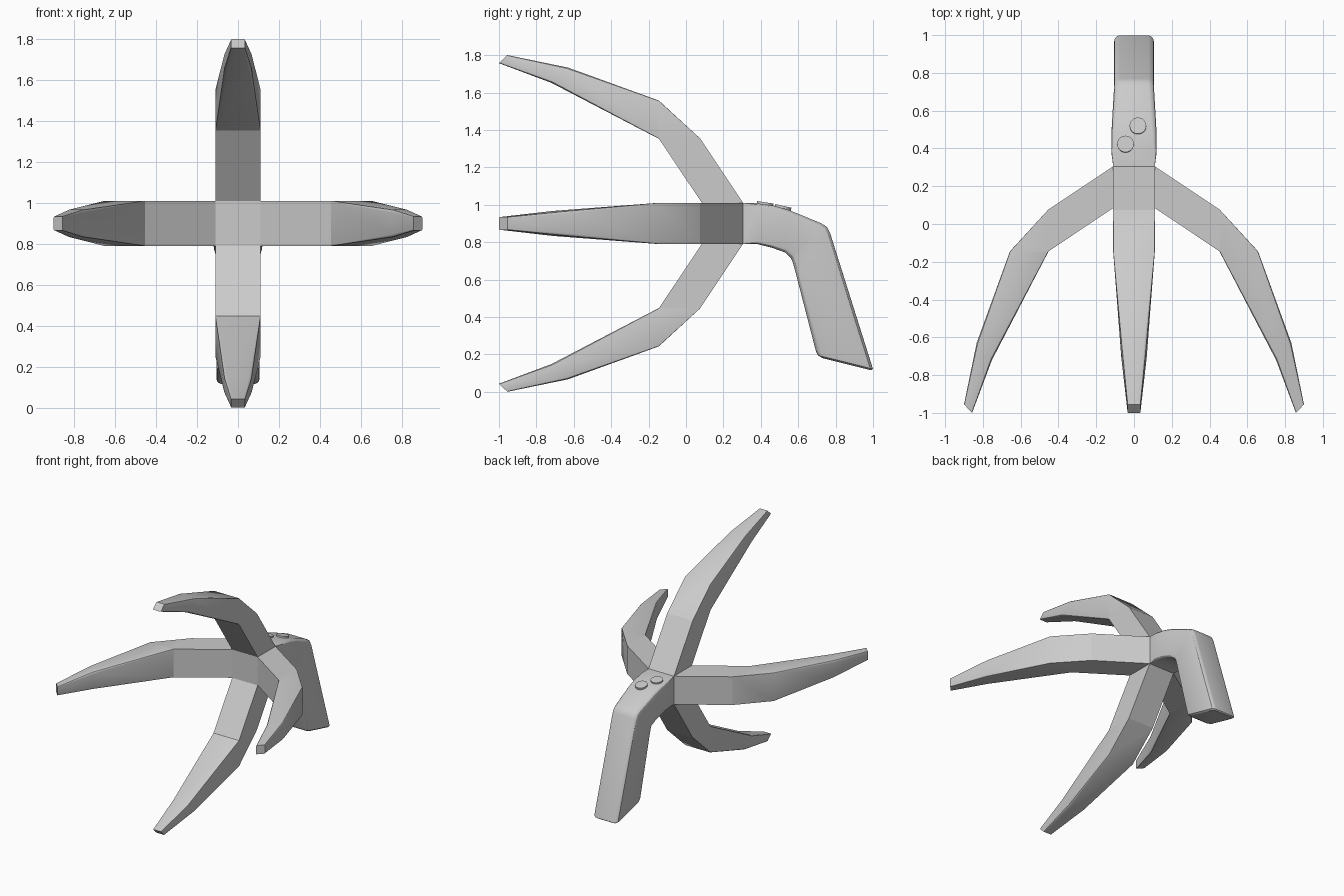
import bpy, bmesh, math
from mathutils import Vector, Matrix

if "Cube" in bpy.data.objects:
    bpy.data.objects.remove(bpy.data.objects["Cube"])

grey = bpy.data.materials.new("plain grey")
grey.diffuse_color = (0.6, 0.6, 0.6, 1)
grey.use_nodes = True
grey.node_tree.nodes["Principled BSDF"].inputs["Base Color"].default_value = grey.diffuse_color
CZ = 0.9  # height of the hub


def finish(name, bm, angle=30):
    bmesh.ops.remove_doubles(bm, verts=bm.verts, dist=0.0004)
    bmesh.ops.recalc_face_normals(bm, faces=bm.faces)
    me = bpy.data.meshes.new(name)
    bm.to_mesh(me)
    bm.free()
    ob = bpy.data.objects.new(name, me)
    bpy.context.collection.objects.link(ob)
    me.materials.append(grey)
    bpy.ops.object.select_all(action='DESELECT')
    ob.select_set(True)
    bpy.context.view_layer.objects.active = ob
    bpy.ops.object.shade_smooth_by_angle(angle=math.radians(angle))
    return ob


def loft(name, stations, matrix=Matrix(), segs=3, cap_start=True):
    """Rounded box sections: (outer y, z), (inner y, z), half width, corner radius."""
    bm = bmesh.new()
    rings = []
    for (ya, za), (yb, zb), hw, r in stations:
        a, b = Vector((0, ya, za)), Vector((0, yb, zb))
        mid, h = (a + b) / 2, (a - b).length / 2
        up = (a - b).normalized()
        ring = []
        for q, (sx, su) in enumerate([(1, 1), (-1, 1), (-1, -1), (1, -1)]):
            for i in range(segs + 1):
                t = math.pi / 2 * (q + i / segs)
                x = sx * (hw - r) + r * math.cos(t)
                u = su * (h - r) + r * math.sin(t)
                ring.append(bm.verts.new(matrix @ (mid + up * u + Vector((x, 0, 0)))))
        rings.append(ring)
    n = len(rings[0])
    for p, q in zip(rings, rings[1:]):
        for i in range(n):
            j = (i + 1) % n
            bm.faces.new((p[i], p[j], q[j], q[i]))
    if cap_start:
        bm.faces.new(rings[0])
    bm.faces.new(rings[-1])
    return finish(name, bm)


# Hub block joining claws and handle
bm = bmesh.new()
bmesh.ops.create_cube(bm, size=1, matrix=Matrix.Translation((0, 0.195, CZ))
                      @ Matrix.Diagonal((0.22, 0.22, 0.22, 1)))
finish("hub", bm)

# Four curved claws: straight square arm, then a tapering tip
arm = [((0.305, 0.11), (0.085, 0.11), 0.11, 0),
       ((0.075, 0.455), (-0.145, 0.453), 0.11, 0)]
# wedge-shaped knuckle, then the taper
tip = [((0.075, 0.455), (-0.145, 0.453), 0.11, 0),
       ((-0.145, 0.657), (-0.15, 0.455), 0.11, 0.004),
       ((-0.63, 0.833), (-0.72, 0.752), 0.067, 0.014),
       ((-0.955, 0.9), (-1.0, 0.857), 0.034, 0.005)]
for i, side in enumerate(["top", "right", "bottom", "left"]):
    m = Matrix.Translation((0, 0, CZ)) @ Matrix.Rotation(i * math.pi / 2, 4, 'Y')
    loft(side + "_claw_arm", arm, m)
    loft(side + "_claw_tip", tip, m)

# Bent grip handle
loft("handle", [
    ((0.305, 1.01), (0.305, 0.79), 0.11, 0),
    ((0.38, 1.008), (0.38, 0.79), 0.12, 0.015),
    ((0.47, 0.995), (0.46, 0.77), 0.12, 0.022),
    ((0.55, 0.972), (0.53, 0.745), 0.116, 0.026),
    ((0.72, 0.902), (0.56, 0.715), 0.107, 0.03),
    ((0.752, 0.883), (0.57, 0.695), 0.106, 0.03),
    ((0.77, 0.85), (0.58, 0.66), 0.106, 0.03),
    ((0.994, 0.14), (0.695, 0.215), 0.106, 0.03),
    ((0.999, 0.122), (0.705, 0.195), 0.103, 0.03),
    ((0.99, 0.115), (0.73, 0.18), 0.092, 0.022)])

# Two round buttons on the sloped top of the handle
for name, x, y, z, tilt in [("left_button", -0.045, 0.422, 1.001, -9),
                            ("right_button", 0.021, 0.518, 0.982, -13)]:
    bm = bmesh.new()
    bmesh.ops.create_cone(bm, cap_ends=True, segments=32, radius1=0.044, radius2=0.044,
                          depth=0.024, matrix=Matrix.Translation((x, y, z))
                          @ Matrix.Rotation(math.radians(tilt), 4, 'X'))
    finish(name, bm)
